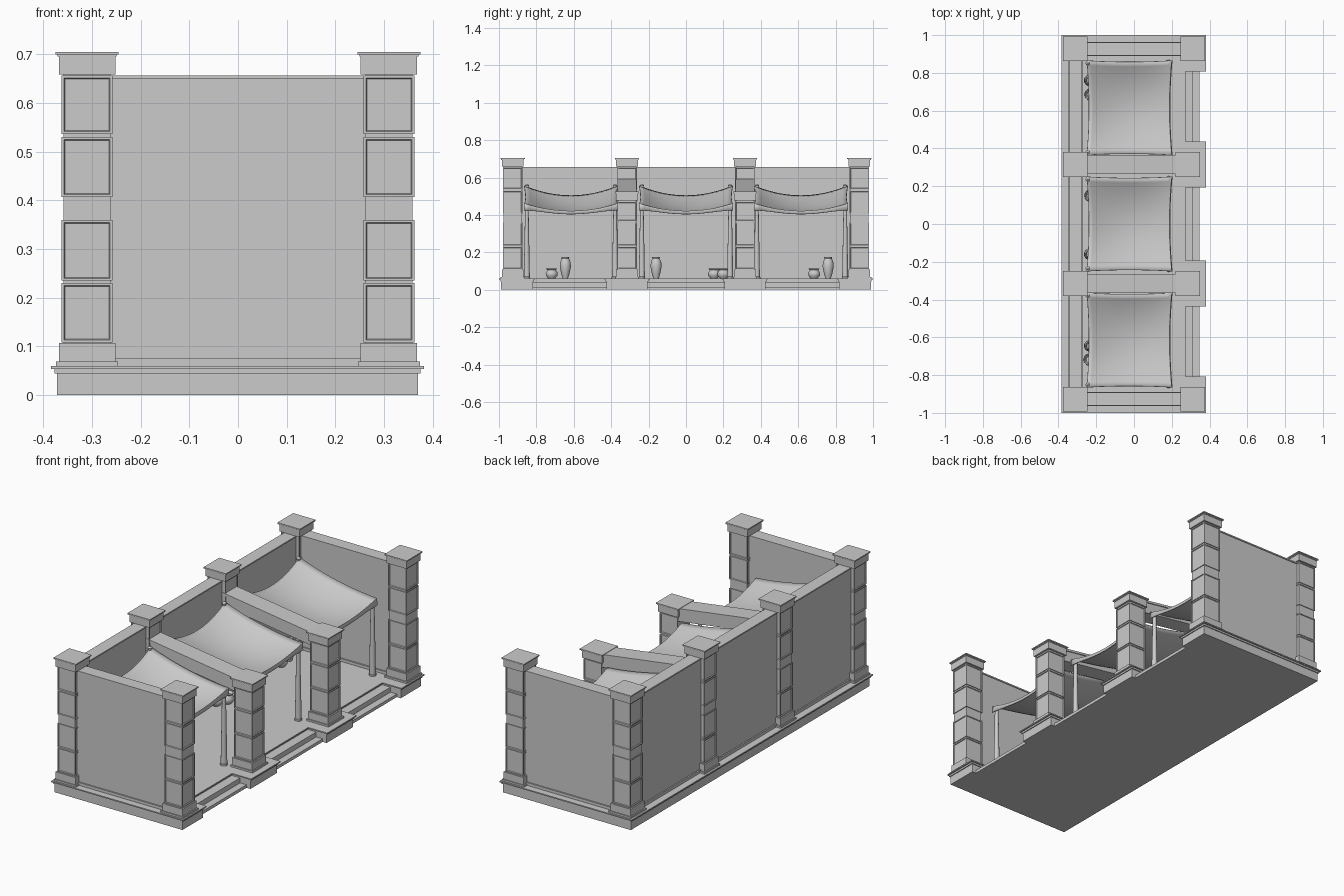
import bpy, bmesh, math
from mathutils import Vector

cube = bpy.data.objects.get("Cube")
if cube:
    bpy.data.objects.remove(cube, do_unlink=True)

grey = bpy.data.materials.new("plain_grey")
grey.use_nodes = True
COLOUR = (0.6, 0.6, 0.6, 1)
grey.diffuse_color = COLOUR
grey.node_tree.nodes["Principled BSDF"].inputs["Base Color"].default_value = COLOUR


def finish(name, bm, smooth=False):
    bmesh.ops.recalc_face_normals(bm, faces=bm.faces)
    me = bpy.data.meshes.new(name)
    bm.to_mesh(me)
    bm.free()
    ob = bpy.data.objects.new(name, me)
    bpy.context.collection.objects.link(ob)
    me.materials.append(grey)
    if smooth:
        bpy.ops.object.select_all(action='DESELECT')
        ob.select_set(True)
        bpy.context.view_layer.objects.active = ob
        bpy.ops.object.shade_smooth_by_angle(angle=math.radians(40))
    return ob


def add_box(bm, x0, x1, y0, y1, z0, z1):
    verts = bmesh.ops.create_cube(bm, size=1)["verts"]
    for v in verts:
        v.co = Vector(((x0 + x1) / 2 + v.co.x * (x1 - x0),
                       (y0 + y1) / 2 + v.co.y * (y1 - y0),
                       (z0 + z1) / 2 + v.co.z * (z1 - z0)))
    return list({f for v in verts for f in v.link_faces})


def add_block(bm, x, y, half, z0, z1):
    return add_box(bm, x - half, x + half, y - half, y + half, z0, z1)


# Moulded platform layers: grow outwards towards the lip
def add_moulded(bm, x0, x1, y0, y1):
    for grow, z0, z1 in ((0, 0, 0.045), (0.005, 0.045, 0.054), (0.012, 0.054, 0.06)):
        add_box(bm, x0 - grow, x1 + grow, y0 - grow, y1 + grow, z0, z1)


COLUMN_Y = (-0.927, -0.315, 0.315, 0.927)
BAYS = ((-0.865, -0.365), (-0.25, 0.25), (0.365, 0.865))

# Platform with column pads
bm = bmesh.new()
add_moulded(bm, -0.372, 0.26, -0.988, 0.988)
for side in (-1, 1):
    y = sorted((side * 0.988, side * 0.819))
    add_moulded(bm, 0.2, 0.37, *y)
    add_moulded(bm, 0.2, 0.37, side * 0.315 - 0.11, side * 0.315 + 0.11)
finish("platform", bm)

# Steps between the pads
bm = bmesh.new()
add_box(bm, 0.2, 0.347, -0.9, 0.9, 0, 0.016)
add_box(bm, 0.2, 0.31, -0.9, 0.9, 0.016, 0.042)
finish("steps", bm)


# Columns of stacked panelled blocks
def column(name, x, y, panels, top):
    bm = bmesh.new()
    add_block(bm, x, y, 0.064, 0.06, 0.069)
    add_block(bm, x, y, 0.058, 0.069, 0.107)
    add_block(bm, x, y, 0.048, 0.1, top - 0.04)
    add_block(bm, x, y, 0.058, top - 0.047, top - 0.01)
    add_block(bm, x, y, 0.061, top - 0.01, top - 0.006)
    add_block(bm, x, y, 0.065, top - 0.006, top)
    for z0, z1 in panels:
        sides = [f for f in add_block(bm, x, y, 0.052, z0, z1)
                 if abs(f.calc_center_median().z - (z0 + z1) / 2) < 0.001]
        bmesh.ops.recalc_face_normals(bm, faces=bm.faces)
        bmesh.ops.inset_individual(bm, faces=sides, thickness=0.007)
        bmesh.ops.inset_individual(bm, faces=sides, thickness=0.003, depth=-0.004)
    finish(name, bm)


LOW = [(0.108, 0.23), (0.235, 0.36)]
TALL = LOW + [(0.407, 0.53), (0.536, 0.656)]
SHORT = LOW + [(0.366, 0.472)]
for i, y in enumerate(COLUMN_Y):
    column(f"back_column_{i}", -0.31, y, TALL, 0.705)
    if i in (0, 3):
        column(f"front_column_{i}", 0.31, y, TALL, 0.705)
    else:
        column(f"front_column_{i}", 0.285, y, SHORT, 0.525)

# Back wall and two end walls, each with skirting and coping
LAYERS = ((0.03, 0.06, 0.65), (0.037, 0.06, 0.075), (0.034, 0.649, 0.656))
bm = bmesh.new()
for half, z0, z1 in LAYERS:
    add_box(bm, -0.31 - half, -0.31 + half, -0.92, 0.92, z0, z1)
finish("back_wall", bm)
for side, name in ((-1, "front_end_wall"), (1, "rear_end_wall")):
    bm = bmesh.new()
    for half, z0, z1 in LAYERS:
        add_box(bm, -0.31, 0.31, side * 0.927 - half, side * 0.927 + half, z0, z1)
    finish(name, bm)

# Sloping beams between the bays
for side in (-1, 1):
    bm = bmesh.new()
    faces = add_box(bm, -0.29, 0.24, side * 0.315 - 0.045, side * 0.315 + 0.045, 0.45, 0.52)
    add_box(bm, -0.29, 0.24, side * 0.315 - 0.05, side * 0.315 + 0.05, 0.508, 0.52)
    for v in bm.verts:
        if v.co.x < 0:
            v.co.z += 0.075
    finish("beam", bm)


# Sagging cloth canopy, with a short hem hanging at the front
def canopy(y0, y1):
    n = 20
    bm = bmesh.new()
    rows = []
    for i in range(n + 2):
        u = min(i / n, 1)
        row = []
        for j in range(n + 1):
            v = 2 * j / n - 1
            pinch_x = 0.012 * (1 - v * v) * (2 * u - 1)
            pinch_y = 1 - 0.03 * 4 * u * (1 - u)
            x = -0.25 + 0.45 * u - pinch_x
            y = (y0 + y1) / 2 + v * pinch_y * (y1 - y0) / 2
            z = 0.557 - 0.095 * u - (0.052 - 0.012 * u) * (1 - v * v)
            z -= 0.12 * u * (1 - u) * (1 - 0.6 * v * v)
            if i > n:
                x += 0.004
                z -= 0.018 + 0.02 * v ** 4
            row.append(bm.verts.new((x, y, z)))
        rows.append(row)
    for a, b in zip(rows, rows[1:]):
        for j in range(n):
            bm.faces.new((a[j], a[j + 1], b[j + 1], b[j]))
    ob = finish("canopy", bm, True)
    mod = ob.modifiers.new("thickness", 'SOLIDIFY')
    mod.thickness = 0.004


# Lathe for posts and pottery
def lathe(name, x, y, profile, sides=20):
    bm = bmesh.new()
    rings = []
    for r, z in profile:
        rings.append([bm.verts.new((x + r * math.cos(2 * math.pi * k / sides),
                                    y + r * math.sin(2 * math.pi * k / sides), z))
                      for k in range(sides)])
    for a, b in zip(rings, rings[1:]):
        for k in range(sides):
            m = (k + 1) % sides
            bm.faces.new((a[k], a[m], b[m], b[k]))
    bm.faces.new(rings[0])
    bm.faces.new(rings[-1])
    finish(name, bm, True)


POST = ((0.018, 0.06), (0.018, 0.068), (0.016, 0.07), (0.01, 0.4), (0.009, 0.455))
KNOT = ((0.004, 0.51), (0.011, 0.525), (0.008, 0.545), (0.012, 0.558), (0.003, 0.566))
for y0, y1 in BAYS:
    canopy(y0, y1)
    for y in (y0 + 0.014, y1 - 0.014):
        lathe("canopy_post", 0.184, y, POST, 12)
        lathe("canopy_knot", -0.245, y, KNOT, 10)

# Pottery along the back wall
VASE = ((0.014, 0.06), (0.022, 0.085), (0.03, 0.125), (0.027, 0.15), (0.019, 0.167),
        (0.022, 0.175), (0.017, 0.175), (0.015, 0.16))
POT = ((0.018, 0.06), (0.031, 0.075), (0.032, 0.09), (0.022, 0.105), (0.031, 0.114),
       (0.026, 0.114), (0.018, 0.102))
for y in (-0.645, -0.16, 0.76):
    lathe("tall_vase", -0.235, y, VASE)
for x, y in ((-0.235, -0.718), (-0.23, 0.15), (-0.2, 0.2), (-0.23, 0.685)):
    lathe("small_pot", x, y, POT)
